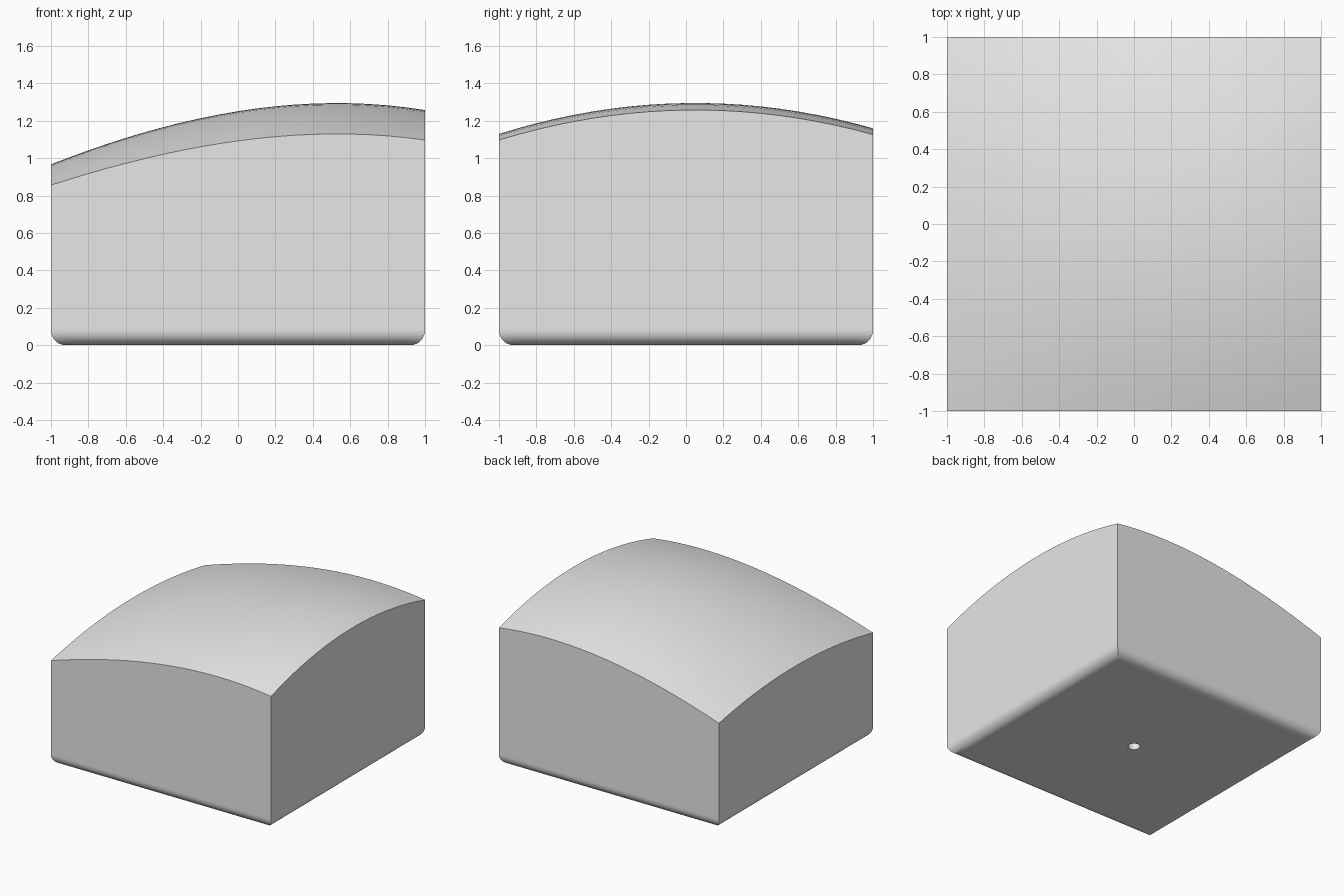
import bpy, bmesh, math

old = bpy.data.objects.get("Cube")
if old:
    bpy.data.objects.remove(old, do_unlink=True)


def make_material(name, value):
    mat = bpy.data.materials.new(name)
    mat.use_nodes = True
    colour = (value, value, value, 1)
    mat.diffuse_color = colour
    mat.node_tree.nodes["Principled BSDF"].inputs["Base Color"].default_value = colour
    return mat


def crown_height(x, y):
    """Domed top: an off-centre ridge that falls away to front and back."""
    u = x - 0.53
    ridge = 1.295 - u * u * (0.163 + 0.015 * u)
    fall = 0.15 - 0.021 * u * u
    return ridge - fall * (y - 0.05) ** 2


grey = make_material("light grey", 0.8)

# Domed top surface
bm = bmesh.new()
bmesh.ops.create_grid(bm, x_segments=20, y_segments=20, size=1)
for v in bm.verts:
    v.co.z = crown_height(v.co.x, v.co.y)

# Straight walls, then a quarter-round lower edge, as (half width, height) rings
radius, steps = 0.08, 8
rings = [(1, radius + 0.01)]
for i in range(steps + 1):
    a = i / steps * math.pi / 2
    rings.append((1 - radius + radius * math.cos(a), radius - radius * math.sin(a)))
rings.append((1 - radius - 0.01, 0))

edges = [e for e in bm.edges if e.is_boundary]
width = 1
for half, z in rings:
    new = bmesh.ops.extrude_edge_only(bm, edges=edges)["geom"]
    for v in (g for g in new if isinstance(g, bmesh.types.BMVert)):
        v.co.x *= half / width
        v.co.y *= half / width
        v.co.z = z
    edges = [g for g in new if isinstance(g, bmesh.types.BMEdge) and g.is_boundary]
    width = half

# Flat underside
bmesh.ops.contextual_create(bm, geom=edges)
bmesh.ops.recalc_face_normals(bm, faces=bm.faces)
mesh = bpy.data.meshes.new("domed_block")
bm.to_mesh(mesh)
bm.free()
block = bpy.data.objects.new("domed_block", mesh)
bpy.context.collection.objects.link(block)
mesh.materials.append(grey)

# Small round hole in the underside
bpy.ops.mesh.primitive_cylinder_add(vertices=32, radius=0.045, depth=0.4)
cutter = bpy.context.object
cutter.name = "hole_cutter"
cutter.data.materials.append(grey)
cutter.hide_render = True
cutter.hide_set(True)
hole = block.modifiers.new("hole", 'BOOLEAN')
hole.operation = 'DIFFERENCE'
hole.solver = 'EXACT'
hole.object = cutter

bpy.ops.object.select_all(action='DESELECT')
block.select_set(True)
bpy.context.view_layer.objects.active = block
bpy.ops.object.modifier_apply(modifier="hole")
bpy.ops.object.shade_smooth_by_angle(angle=math.radians(30))
